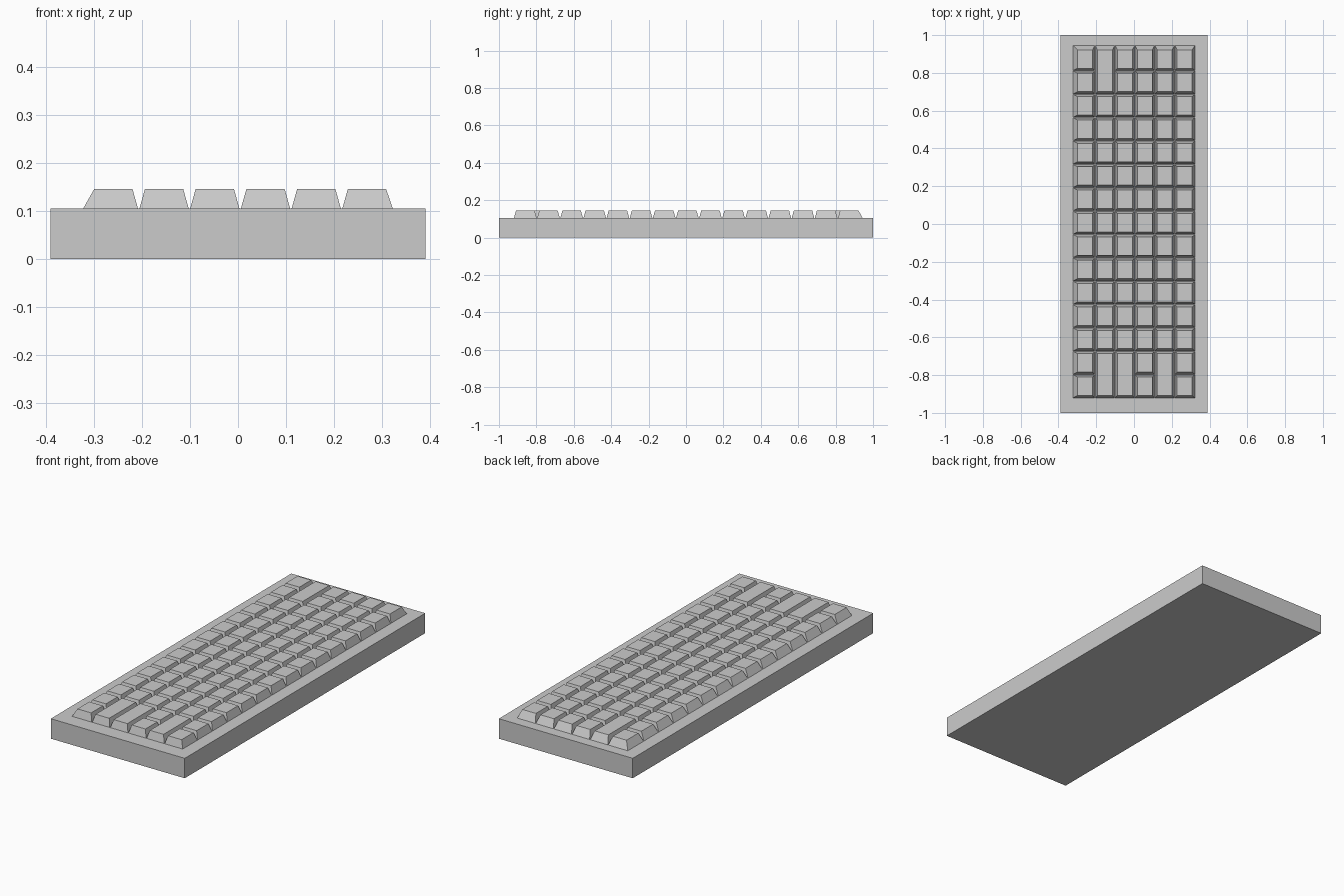
import bpy, bmesh

if "Cube" in bpy.data.objects:
    bpy.data.objects.remove(bpy.data.objects["Cube"])

DECK_Z, KEY_Z = 0.105, 0.146
GAP, SLOPE = 0.0015, 0.0115      # half gap between key feet, side taper

# Valley lines between keys (outer edges first and last)
xs = [-0.322] + [-0.2065 + 0.1055 * i for i in range(5)] + [0.322]
ys = [-0.92] + [-0.797 + 0.1237 * i for i in range(14)] + [0.944]


def mesh_object(name, bm):
    mesh = bpy.data.meshes.new(name)
    bm.normal_update()
    bm.to_mesh(mesh)
    bm.free()
    obj = bpy.data.objects.new(name, mesh)
    bpy.context.collection.objects.link(obj)
    return obj


def ring(bm, x0, x1, y0, y1, z):
    return [bm.verts.new(p) for p in
            ((x0, y0, z), (x1, y0, z), (x1, y1, z), (x0, y1, z))]


def tapered_block(bm, low, high, bottom=True):
    """Four-sided block between two rectangles given as (x0, x1, y0, y1, z)."""
    a, b = ring(bm, *low), ring(bm, *high)
    for i in range(4):
        j = (i + 1) % 4
        bm.faces.new((a[i], a[j], b[j], b[i]))
    bm.faces.new(b)
    if bottom:
        bm.faces.new(a[::-1])


def add_key(col, row, span):
    """One keycap covering `span` rows; outer left and back sides lean more."""
    end = row + span
    left, right = col == 0, col == 5
    front, back = row == 0, end == 15
    x0 = xs[col] + (0 if left else GAP)
    x1 = xs[col + 1] - (0 if right else GAP)
    y0 = ys[row] + (0 if front else GAP)
    y1 = ys[end] - (0 if back else GAP)
    bm = bmesh.new()
    tapered_block(bm, (x0, x1, y0, y1, DECK_Z),
                  (x0 + (0.023 if left else SLOPE),
                   x1 - (0.014 if right else SLOPE),
                   y0 + SLOPE,
                   y1 - (0.022 if back else SLOPE), KEY_Z), bottom=False)
    mesh_object(f"keycap_{col}_{row}", bm)


# Flat case
case = bmesh.new()
tapered_block(case, (-0.39, 0.39, -1, 1, 0), (-0.39, 0.39, -1, 1, DECK_Z))
mesh_object("case", case)

# Keycaps: a few double-length keys at the ends of the columns
double_keys = {(1, 0), (2, 0), (4, 0), (1, 13)}
for col in range(6):
    row = 0
    while row < 15:
        span = 2 if (col, row) in double_keys else 1
        add_key(col, row, span)
        row += span
